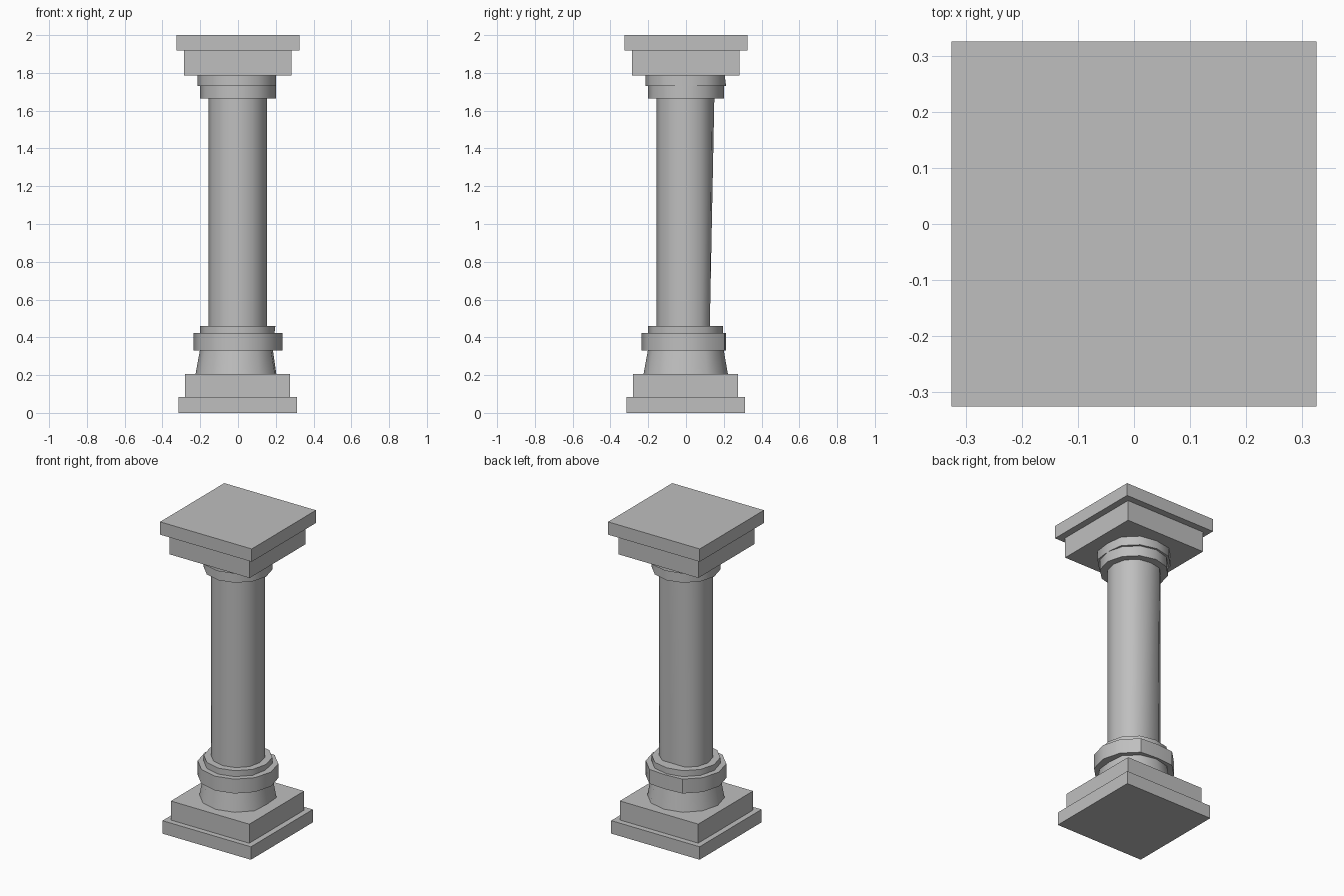
import bpy, bmesh
from math import cos, sin, pi, radians

if "Cube" in bpy.data.objects:
    bpy.data.objects.remove(bpy.data.objects["Cube"])

stone = bpy.data.materials.new("grey stone")
stone.use_nodes = True
colour = (0.52, 0.52, 0.52, 1)
stone.diffuse_color = colour
stone.node_tree.nodes["Principled BSDF"].inputs["Base Color"].default_value = colour


def finish(name, bm, smooth=False):
    bmesh.ops.recalc_face_normals(bm, faces=bm.faces)
    mesh = bpy.data.meshes.new(name)
    bm.to_mesh(mesh)
    bm.free()
    mesh.materials.append(stone)
    obj = bpy.data.objects.new(name, mesh)
    bpy.context.collection.objects.link(obj)
    if smooth:
        bpy.ops.object.select_all(action='DESELECT')
        obj.select_set(True)
        bpy.context.view_layer.objects.active = obj
        bpy.ops.object.shade_smooth_by_angle(angle=radians(40))


def slab(name, x0, x1, z0, z1):
    bm = bmesh.new()
    bmesh.ops.create_cube(bm, size=1)
    for v in bm.verts:
        v.co.x = x1 if v.co.x > 0 else x0
        v.co.y = x1 if v.co.y > 0 else x0
        v.co.z = z1 if v.co.z > 0 else z0
    finish(name, bm)


def drum(name, bottom, top, sides=12):
    """Worn drum; each end is (z, radius, limit of +x, limit of +y)."""
    bm = bmesh.new()
    rings = []
    for z, r, max_x, max_y in (bottom, top):
        angles = [2 * pi * i / sides for i in range(sides)]
        rings.append([bm.verts.new((min(r * cos(a), max_x), min(r * sin(a), max_y), z))
                      for a in angles])
    low, high = rings
    for i in range(sides):
        j = (i + 1) % sides
        bm.faces.new((low[i], low[j], high[j], high[i]))
    bm.faces.new(low[::-1])
    bm.faces.new(high)
    finish(name, bm, smooth=True)


# Square base
slab("base_plinth", -0.315, 0.312, 0, 0.083)
slab("base_step", -0.28, 0.276, 0.083, 0.205)

# Foot mouldings
drum("foot_flare", (0.205, 0.225, 0.203, 0.222), (0.33, 0.202, 0.185, 0.2))
drum("foot_collar", (0.33, 0.235, 0.235, 0.212), (0.422, 0.235, 0.235, 0.212))
drum("foot_ring", (0.422, 0.2, 0.193, 0.195), (0.46, 0.2, 0.198, 0.195))

# Shaft, worn flat at the back
drum("shaft", (0.46, 0.157, 0.154, 0.126), (1.665, 0.157, 0.154, 0.15))

# Neck mouldings
drum("neck_ring", (1.665, 0.2, 0.2, 0.2), (1.73, 0.2, 0.2, 0.2))
drum("neck_collar", (1.73, 0.215, 0.2, 0.212), (1.787, 0.215, 0.2, 0.205))

# Square capital
slab("capital_step", -0.285, 0.282, 1.787, 1.918)
slab("capital_slab", -0.325, 0.325, 1.918, 2)
